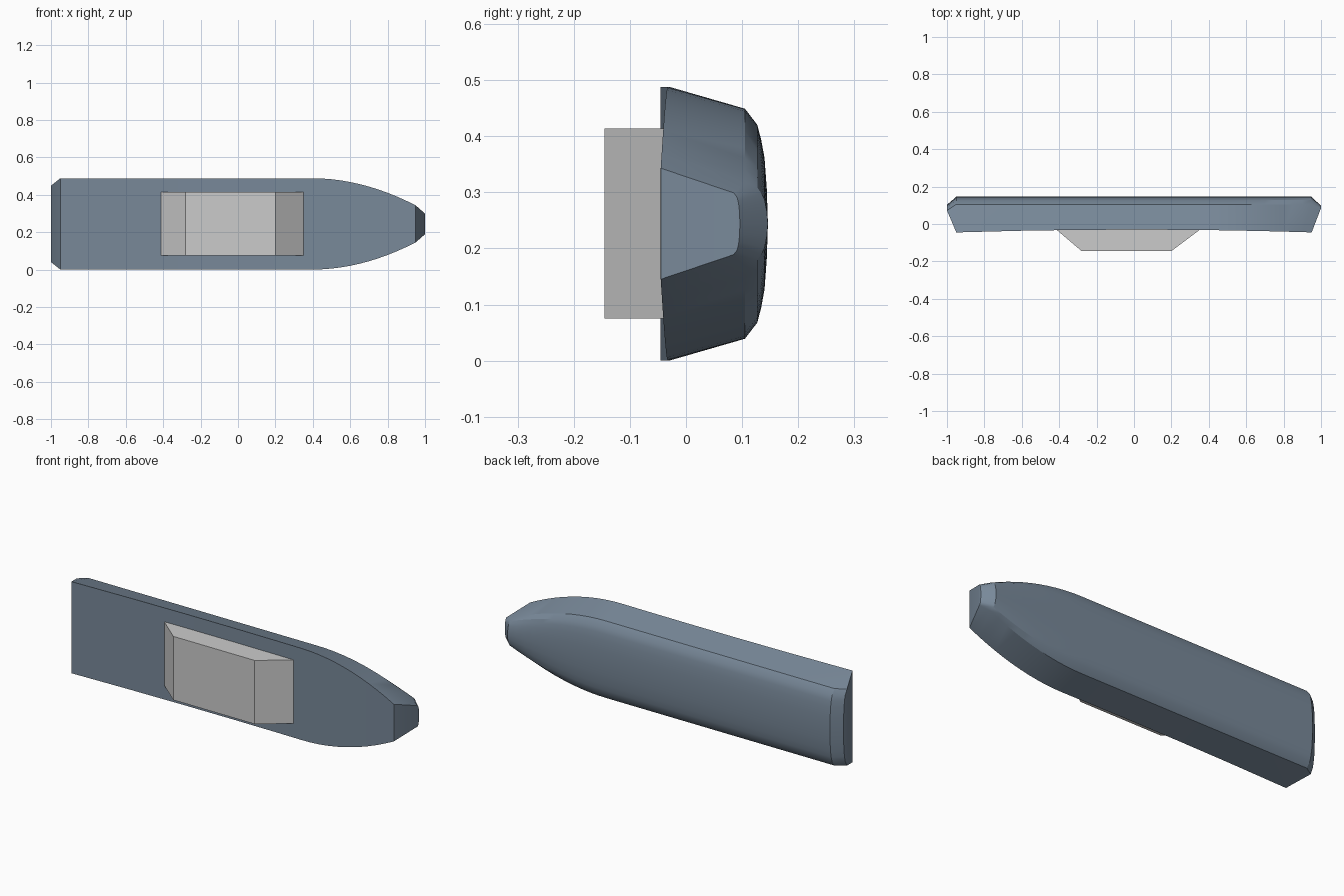
import bpy, bmesh

if "Cube" in bpy.data.objects:
    bpy.data.objects.remove(bpy.data.objects["Cube"])

ZC = 0.244  # mid height of the hull lying on its side

# Bottom section: (fraction of chine half width, y)
HALF = [(1, 0.105), (0.86, 0.127), (0.73, 0.134), (0.57, 0.140), (0.3, 0.144)]
SECTION = HALF + [(0, 0.146)] + [(-f, y) for f, y in reversed(HALF)]


def taper(x):
    return max(0.0, (x - 0.4) / 0.55) ** 1.95


def new_object(name, bm, color=None):
    bmesh.ops.recalc_face_normals(bm, faces=bm.faces)
    me = bpy.data.meshes.new(name)
    bm.to_mesh(me)
    bm.free()
    ob = bpy.data.objects.new(name, me)
    bpy.context.collection.objects.link(ob)
    if color:
        mat = bpy.data.materials.new(name + "_paint")
        mat.diffuse_color = color
        mat.use_nodes = True
        mat.node_tree.nodes["Principled BSDF"].inputs["Base Color"].default_value = mat.diffuse_color
        me.materials.append(mat)
    return ob


# Hull: lofted stations from stern to bow, deck facing the front
bm = bmesh.new()
xs = [-0.95, -0.6, -0.3, 0.0, 0.25] + [0.4 + 0.55 * i / 11 for i in range(12)]


def bottom_ring(x, hw, chine_y=0.105, depth=1.0):
    return [bm.verts.new((x, chine_y + (y - 0.105) * depth, ZC + f * hw)) for f, y in SECTION]


decks, rings = [], []
for x in xs:
    t = taper(x)
    y = -0.030 - 0.015 * (x / 0.95) ** 2
    hw = 0.244 - 0.145 * t
    decks.append([bm.verts.new((x, y, ZC + s * hw)) for s in (1, -1)])
    rings.append(bottom_ring(x, 0.205 - 0.130 * t))


def bridge(a, b):
    for i in range(len(a) - 1):
        bm.faces.new((a[i], a[i + 1], b[i + 1], b[i]))


for i in range(len(xs) - 1):
    bridge(rings[i], rings[i + 1])
    bridge(decks[i], decks[i + 1])
    for side in (0, -1):
        bm.faces.new((decks[i][side], decks[i + 1][side], rings[i + 1][side], rings[i][side]))

# Sloping transom and bow plate with bevelled lower edge
for i, end in ((0, bottom_ring(-1, 0.204, 0.072, 0.75)),
               (-1, bottom_ring(1, 0.055, 0.085, 0.27))):
    bridge(rings[i], end)
    for side in (0, -1):
        bm.faces.new((decks[i][side], rings[i][side], end[side]))
    bm.faces.new((decks[i][0], decks[i][1], end[-1], end[0]))
    bm.faces.new(end)

hull = new_object("hull", bm, (0.19, 0.25, 0.32, 1))
bpy.context.view_layer.objects.active = hull
hull.select_set(True)
bpy.ops.object.shade_smooth_by_angle(angle=0.45)

# Cabin: sloped-end block extruded across the deck
bm = bmesh.new()
profile = [(-0.427, -0.02), (-0.28, -0.145), (0.20, -0.145), (0.366, -0.02)]
face = bm.faces.new([bm.verts.new((x, y, 0.075)) for x, y in profile])
ext = bmesh.ops.extrude_face_region(bm, geom=[face])
bmesh.ops.translate(bm, vec=(0, 0, 0.339),
                    verts=[v for v in ext["geom"] if isinstance(v, bmesh.types.BMVert)])
new_object("cabin", bm)
